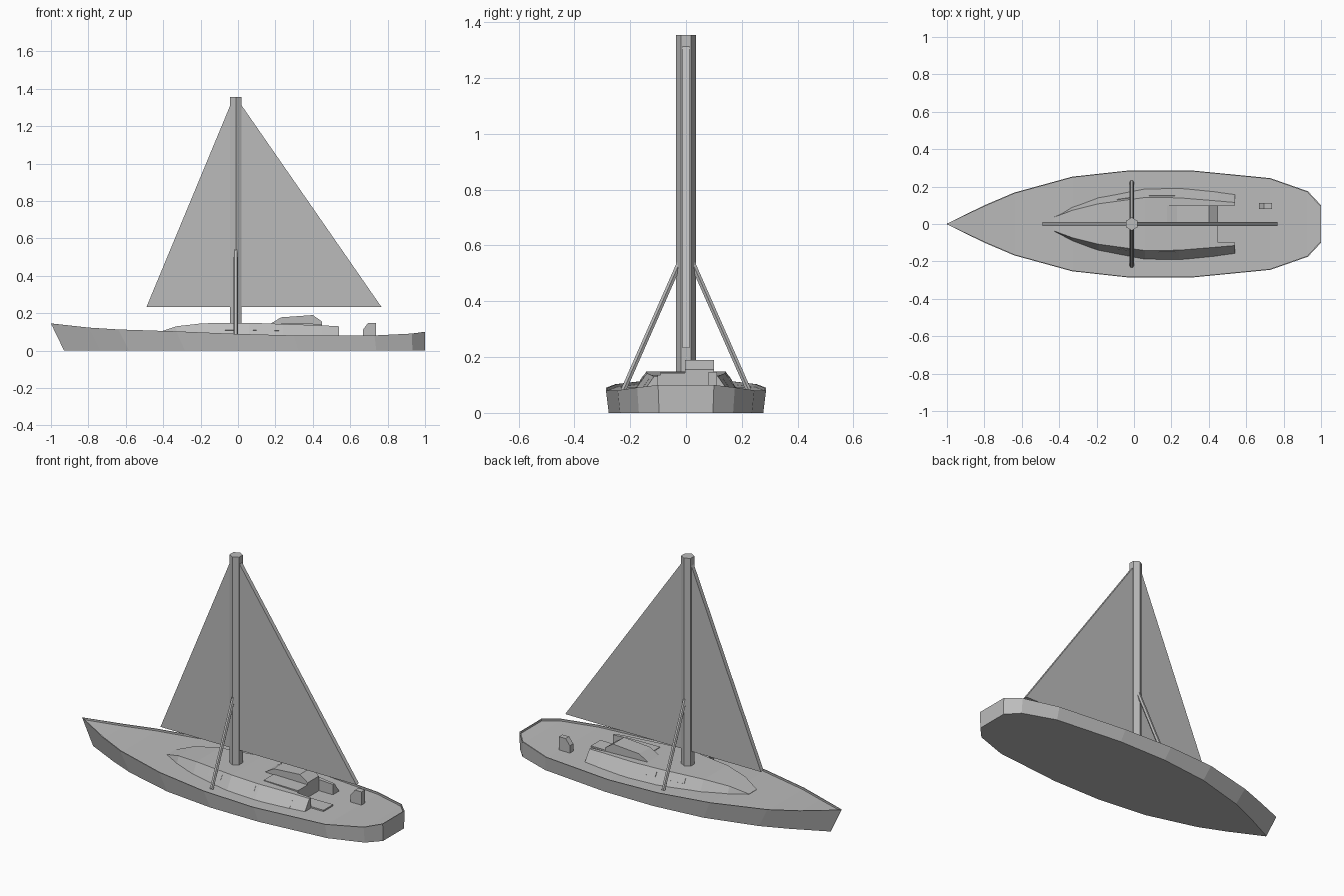
import bpy, bmesh, math
from mathutils import Vector

if "Cube" in bpy.data.objects:
    bpy.data.objects.remove(bpy.data.objects["Cube"])

grey = bpy.data.materials.new("plain grey")
grey.diffuse_color = (0.5, 0.5, 0.5, 1)
grey.use_nodes = True
grey.node_tree.nodes["Principled BSDF"].inputs["Base Color"].default_value = grey.diffuse_color


def make(name, verts, faces):
    """Build one flat-shaded object with outward normals."""
    mesh = bpy.data.meshes.new(name)
    mesh.from_pydata(verts, [], faces)
    bm = bmesh.new()
    bm.from_mesh(mesh)
    bmesh.ops.remove_doubles(bm, verts=bm.verts, dist=1e-5)
    bmesh.ops.recalc_face_normals(bm, faces=bm.faces)
    bm.to_mesh(mesh)
    bm.free()
    mesh.materials.append(grey)
    obj = bpy.data.objects.new(name, mesh)
    bpy.context.collection.objects.link(obj)
    return obj


def loft(name, rings):
    """Join equal rings of points and cap both ends."""
    n, m = len(rings[0]), len(rings)
    faces = [(i * n + j, i * n + (j + 1) % n, (i + 1) * n + (j + 1) % n, (i + 1) * n + j)
             for i in range(m - 1) for j in range(n)]
    faces += [tuple(range(n)), tuple(range((m - 1) * n, m * n))]
    return make(name, [p for r in rings for p in r], faces)


def prism(name, profile, y0, y1):
    """Extrude an x-z profile along y."""
    return loft(name, [[(x, y, z) for x, z in profile] for y in (y0, y1)])


def rod(name, a, b, radius, sides, turn=0.0):
    """Straight bar between two points."""
    a, b = Vector(a), Vector(b)
    rot = (b - a).to_track_quat('Z', 'Y')
    ring = [rot @ Vector((radius * math.cos(turn + k * math.tau / sides),
                          radius * math.sin(turn + k * math.tau / sides), 0)) for k in range(sides)]
    return loft(name, [[p + v for v in ring] for p in (a, b)])


# Hull: stations of x, half width and sheer height
stations = [(-1, 0.002, .145), (-.8, .1, .123), (-.64, .168, .113), (-.33, .253, .103),
            (-.02, .287, .09), (.3, .287, .081), (.73, .245, .081), (.93, .175, .091), (1, .1, .1)]


def outline(f):
    return [f(x, w, z, 1) for x, w, z in stations] + [f(x, w, z, -1) for x, w, z in reversed(stations)]


keel = outline(lambda x, w, z, s: (-.93 + (x + 1) * .965, s * w * .965, 0))
rim = outline(lambda x, w, z, s: (x, s * w, z))
lip = outline(lambda x, w, z, s: (x * .996, s * max(w - .005, .001), z))
deck = outline(lambda x, w, z, s: (x * .996, s * max(w - .005, .001), z - .011))
n = len(rim)
verts = keel + rim + lip + deck
faces = [(r * n + j, r * n + (j + 1) % n, (r + 1) * n + (j + 1) % n, (r + 1) * n + j)
         for r in range(3) for j in range(n)]
faces.append(tuple(range(n)))
faces += [(3 * n + i, 3 * n + i + 1, 4 * n - 2 - i, 4 * n - 1 - i) for i in range(len(stations) - 1)]
make("hull", verts, faces)

# Cabin: stations of x, base half width, roof half width, roof height
cabin = [(-.43, .04, .036, .097), (-.33, .1, .073, .13), (-.19, .15, .108, .146), (.06, .193, .142, .149),
         (.24, .193, .14, .142), (.45, .172, .123, .135), (.54, .16, .115, .13)]
loft("cabin", [[(x, -b, .068), (x, b, .068), (x, t, z), (x, -t, z)] for x, b, t, z in cabin[:-1]])

# Cockpit side walls
for side in (1, -1):
    loft("cockpit_wall", [[(x, side * .1, .066), (x, side * b, .066), (x, side * t, z), (x, side * .1, z)]
                          for x, b, t, z in cabin[-2:]])


# Cabin windows: thin plates following the side slope
def side_point(x, t, side, lift):
    for (x0, b0, t0, z0), (x1, b1, t1, z1) in zip(cabin, cabin[1:]):
        if x0 <= x <= x1:
            k = (x - x0) / (x1 - x0)
            b, r, z = b0 + (b1 - b0) * k, t0 + (t1 - t0) * k, z0 + (z1 - z0) * k
            return (x, side * (b + (r - b) * t + lift), .068 + (z - .068) * t + lift * .6)


for side in (1, -1):
    for x0, x1 in ((-.09, .0), (.08, .22)):
        loft("window", [[side_point(x, t, side, d) for x, t in ((x0, .5), (x1, .5), (x1, .82), (x0, .82))]
                        for d in (-.003, .002)])

# Companionway hood, sliding hatch and cockpit step
prism("hood", [(.16, .135), (.23, .178), (.4, .19), (.45, .155), (.45, .13)], -.003, .1)
prism("hatch", [(.23, .12), (.23, .146), (.45, .143), (.45, .12)], -.092, -.003)
prism("cockpit_step", [(.45, .065), (.45, .078), (.62, .078), (.62, .065)], -.1, -.012)

# Steering box on the aft deck
prism("steering_box", [(.668, .065), (.668, .112), (.695, .147), (.738, .147), (.738, .065)], .08, .112)

# Six-sided mast
rod("mast", (-.012, 0, .12), (-.012, 0, 1.355), .035, 6, math.pi / 2)

# Sails
prism("fore_sail", [(-.49, .232), (-.012, .232), (-.012, 1.375 - .02), (-.04, 1.315)], -.012, .012)
prism("main_sail", [(.768, .232), (-.012, .232), (-.012, 1.355), (.02, 1.31)], -.012, .012)

# Shrouds from the side decks to the mast
for side in (1, -1):
    rod("shroud", (-.012, side * .225, .08), (-.012, side * .022, .54), .011, 6)
